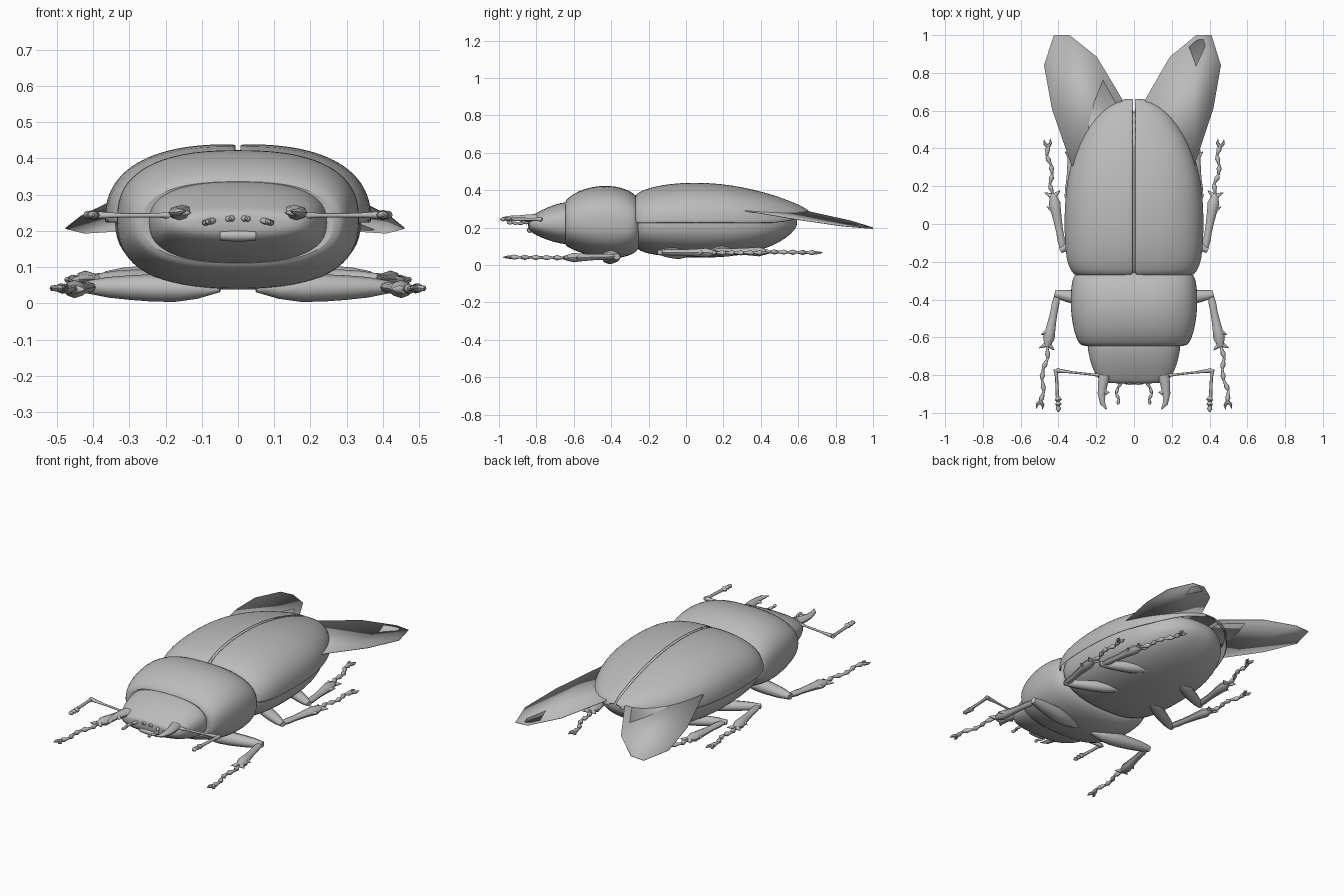
import bpy, bmesh, math
from mathutils import Vector

if "Cube" in bpy.data.objects:
    bpy.data.objects.remove(bpy.data.objects["Cube"])

GREY = (0.5, 0.5, 0.5, 1)
shell_grey = bpy.data.materials.new("shell grey")
shell_grey.use_nodes = True
shell_grey.diffuse_color = GREY
shell_grey.node_tree.nodes["Principled BSDF"].inputs["Base Color"].default_value = GREY


def finish(bm, name, angle=50, subsurf=0, thickness=0):
    """Turn a bmesh into a shaded object."""
    bmesh.ops.recalc_face_normals(bm, faces=bm.faces)
    mesh = bpy.data.meshes.new(name)
    bm.to_mesh(mesh)
    bm.free()
    obj = bpy.data.objects.new(name, mesh)
    bpy.context.collection.objects.link(obj)
    mesh.materials.append(shell_grey)
    if thickness:
        mod = obj.modifiers.new("thickness", "SOLIDIFY")
        mod.thickness, mod.offset = thickness, 0
    if subsurf:
        mod = obj.modifiers.new("smooth", "SUBSURF")
        mod.levels = mod.render_levels = subsurf
    bpy.ops.object.select_all(action="DESELECT")
    obj.select_set(True)
    bpy.context.view_layer.objects.active = obj
    bpy.ops.object.shade_smooth_by_angle(angle=math.radians(angle))
    return obj


def skin(bm, rings, closed=True, caps=True):
    """Bridge rows of points with quads."""
    rows = [[bm.verts.new(p) for p in ring] for ring in rings]
    n = len(rows[0])
    for a, b in zip(rows, rows[1:]):
        for i in range(n if closed else n - 1):
            j = (i + 1) % n
            bm.faces.new((a[i], a[j], b[j], b[i]))
    if caps:
        bm.faces.new(rows[0])
        bm.faces.new(rows[-1])


def power(v, n):
    return math.copysign(abs(v) ** (2 / n), v)


def body(name, sections, n=2.5, sides=32):
    """Loft superellipses given as (y, half width, top, bottom)."""
    rings = []
    for y, w, top, bottom in sections:
        mid, h = (top + bottom) / 2, (top - bottom) / 2
        angles = [math.tau * i / sides for i in range(sides)]
        rings.append([(w * power(math.cos(a), n), y, mid + h * power(math.sin(a), n))
                      for a in angles])
    bm = bmesh.new()
    skin(bm, rings)
    return finish(bm, name, subsurf=1)


def tube(bm, points, flat=1.0, sides=8):
    """Sweep a round section along (x, y, z, radius) points."""
    pos = [Vector(p[:3]) for p in points]
    rings = []
    for i, p in enumerate(pos):
        way = (pos[min(i + 1, len(pos) - 1)] - pos[max(i - 1, 0)]).normalized()
        side = way.cross(Vector((0, 0, 1))).normalized()
        up = side.cross(way)
        r = points[i][3]
        rings.append([p + side * r * math.cos(a) + up * r * flat * math.sin(a)
                      for a in (math.tau * k / sides for k in range(sides))])
    skin(bm, rings)


def spindle(bm, a, b, r, profile, flat=1.0):
    """Straight tube whose radius follows a profile."""
    a, b = Vector(a), Vector(b)
    steps = len(profile) - 1
    tube(bm, [(*a.lerp(b, i / steps), r * k) for i, k in enumerate(profile)], flat)


def mirrored(side, points):
    return [(p[0] * side, *p[1:]) for p in points]


# Head, thorax and abdomen
body("head", [
    (-0.845, 0.12, 0.245, 0.20), (-0.835, 0.175, 0.258, 0.18), (-0.80, 0.205, 0.278, 0.158),
    (-0.74, 0.23, 0.31, 0.132), (-0.67, 0.245, 0.333, 0.113), (-0.62, 0.25, 0.34, 0.108),
    (-0.56, 0.22, 0.33, 0.11)])
body("thorax", [
    (-0.63, 0.21, 0.32, 0.13), (-0.652, 0.27, 0.335, 0.11), (-0.63, 0.295, 0.36, 0.093),
    (-0.58, 0.316, 0.395, 0.07), (-0.50, 0.332, 0.42, 0.046), (-0.42, 0.338, 0.427, 0.035),
    (-0.34, 0.335, 0.415, 0.037), (-0.28, 0.325, 0.385, 0.058), (-0.25, 0.30, 0.355, 0.085),
    (-0.25, 0.22, 0.32, 0.12)])
body("abdomen", [
    (-0.28, 0.27, 0.34, 0.10), (-0.25, 0.31, 0.37, 0.075), (-0.18, 0.335, 0.39, 0.052),
    (0.0, 0.345, 0.415, 0.036), (0.2, 0.335, 0.405, 0.038), (0.35, 0.30, 0.375, 0.062),
    (0.46, 0.25, 0.34, 0.10), (0.54, 0.18, 0.31, 0.145), (0.585, 0.10, 0.28, 0.19),
    (0.595, 0.03, 0.25, 0.22)], n=2.3)

# Wing cases, split along the back
CASE = [(-0.27, 0.30, 0.365), (-0.255, 0.325, 0.385), (-0.19, 0.352, 0.412), (-0.08, 0.36, 0.432),
        (0.04, 0.362, 0.438), (0.18, 0.354, 0.432), (0.30, 0.333, 0.413), (0.42, 0.29, 0.385),
        (0.52, 0.235, 0.352), (0.60, 0.162, 0.32), (0.64, 0.10, 0.298), (0.662, 0.03, 0.28)]
for side, label in ((1, "left"), (-1, "right")):
    rings = []
    for y, w, top in CASE:
        low = 0.222 + max(0, y - 0.5) * 0.25
        arc = [math.pi / 2 * i / 14 for i in range(15)]
        rings.append([(side * (0.004 + w * power(math.cos(a), 2.5)), y,
                       low + (top - low) * power(math.sin(a), 2.5)) for a in arc])
    bm = bmesh.new()
    skin(bm, rings, closed=False, caps=False)
    finish(bm, label + "_wing_case", thickness=0.008, subsurf=1)

# Membrane wings spread behind the cases
WING = [(0.22, 0.28, 0.30), (0.32, 0.31, 0.29), (0.42, 0.61, 0.24), (0.46, 0.84, 0.207),
        (0.41, 1.0, 0.194), (0.33, 1.0, 0.199), (0.19, 0.885, 0.235), (0.06, 0.66, 0.285),
        (0.08, 0.45, 0.30)]
for side, label in ((1, "left"), (-1.035, "right")):
    bm = bmesh.new()
    bm.faces.new([bm.verts.new(p) for p in mirrored(side, WING)])
    finish(bm, label + "_wing", thickness=0.003)

# Legs: inner hip, knee, ankle, toe
LEGS = {
    "front": ((0.05, -0.43, 0.04), (0.42, -0.37, 0.045), (0.46, -0.65, 0.038), (0.495, -0.94, 0.042)),
    "middle": ((0.10, 0.02, 0.06), (0.39, -0.14, 0.068), (0.43, 0.16, 0.065), (0.455, 0.41, 0.065)),
    "hind": ((0.10, 0.27, 0.075), (0.365, 0.14, 0.075), (0.315, 0.44, 0.07), (0.245, 0.69, 0.066)),
}
FEMUR = (0.25, 0.75, 1, 1, 0.9, 0.75, 0.45)
TIBIA = (0.5, 0.75, 0.7, 0.8, 0.95, 1.15, 0.5)
for name, joints in LEGS.items():
    thick = 0.042 if name == "front" else 0.034
    for side, label in ((1, "left"), (-1, "right")):
        hip, knee, ankle, toe = [Vector(p) for p in mirrored(side, joints)]
        bm = bmesh.new()
        spindle(bm, hip, knee, thick, FEMUR, 0.9)
        spindle(bm, knee + Vector((-0.015 * side, 0, 0)), ankle, 0.027, TIBIA, 0.8)
        # Spines on the shin
        shin = (ankle - knee).normalized()
        across = Vector((-shin.y, shin.x, 0))
        for t, s in ((0.97, 1), (0.97, -1), (0.72, side if name == "front" else -side)):
            root = knee.lerp(ankle, t) + across * s * 0.012
            spindle(bm, root, root + shin * 0.022 + across * s * 0.03, 0.013, (1, 0.6, 0.05))
        # Beaded foot with a slight sway, ending in two claws
        beads = 5
        path = [ankle.lerp(toe, i / beads) + across * 0.012 * math.sin(i * 1.9) * (0 < i < beads)
                for i in range(beads + 1)]
        for a, b in zip(path, path[1:]):
            spindle(bm, a, b, 0.014, (0.45, 0.6, 1, 0.5))
        for s in (1, -1):
            spread = toe + shin * 0.018 + across * s * 0.016
            tube(bm, [(*toe, 0.011), (*spread, 0.008), (*(spread + shin * 0.022), 0.001)], sides=6)
        finish(bm, f"{label}_{name}_leg")

# Jaws, feelers and antennae
JAW = [(0.155, -0.80, 0.25, 0.03), (0.166, -0.85, 0.25, 0.026), (0.172, -0.90, 0.25, 0.02),
       (0.166, -0.95, 0.252, 0.014), (0.145, -0.982, 0.254, 0.002)]
TOOTH = [(0.165, -0.88, 0.25, 0.018), (0.145, -0.895, 0.25, 0.01), (0.128, -0.89, 0.25, 0.001)]
FEELER = [(0.06, -0.83, 0.23), (0.085, -0.865, 0.224), (0.095, -0.90, 0.222),
          (0.08, -0.925, 0.224), (0.085, -0.955, 0.226)]
INNER_FEELER = [(0.01, -0.83, 0.234), (0.022, -0.85, 0.234), (0.03, -0.835, 0.232)]
BEAD = (0.5, 0.9, 1, 0.5)
for side, label in ((1, "left"), (-1, "right")):
    bm = bmesh.new()
    tube(bm, mirrored(side, JAW), 0.75)
    tube(bm, mirrored(side, TOOTH), 0.75)
    finish(bm, label + "_jaw")

    bm = bmesh.new()
    for chain in (FEELER, INNER_FEELER):
        chain = mirrored(side, chain)
        for a, b in zip(chain, chain[1:]):
            spindle(bm, a, b, 0.009, BEAD)
    finish(bm, label + "_feelers")

    bm = bmesh.new()
    tube(bm, mirrored(side, [(0.18, -0.80, 0.243, 0.011), (0.22, -0.797, 0.243, 0.006),
                             (0.33, -0.785, 0.243, 0.006), (0.41, -0.775, 0.244, 0.012)]))
    tube(bm, mirrored(side, [(0.415, -0.77, 0.244, 0.012), (0.41, -0.81, 0.244, 0.008),
                             (0.405, -0.92, 0.244, 0.009)]))
    for k in range(3):
        y = -0.91 - 0.025 * k
        tube(bm, mirrored(side, [(0.405, y, 0.244, 0.007), (0.40, y - 0.02, 0.244, 0.019 - 0.002 * k),
                                 (0.40, y - 0.034, 0.244, 0.004)]), 0.75)
    finish(bm, label + "_antenna")

# Upper lip
bm = bmesh.new()
spindle(bm, (-0.05, -0.835, 0.187), (0.05, -0.835, 0.187), 0.016, (0.8, 1, 1, 0.8))
finish(bm, "lip")
